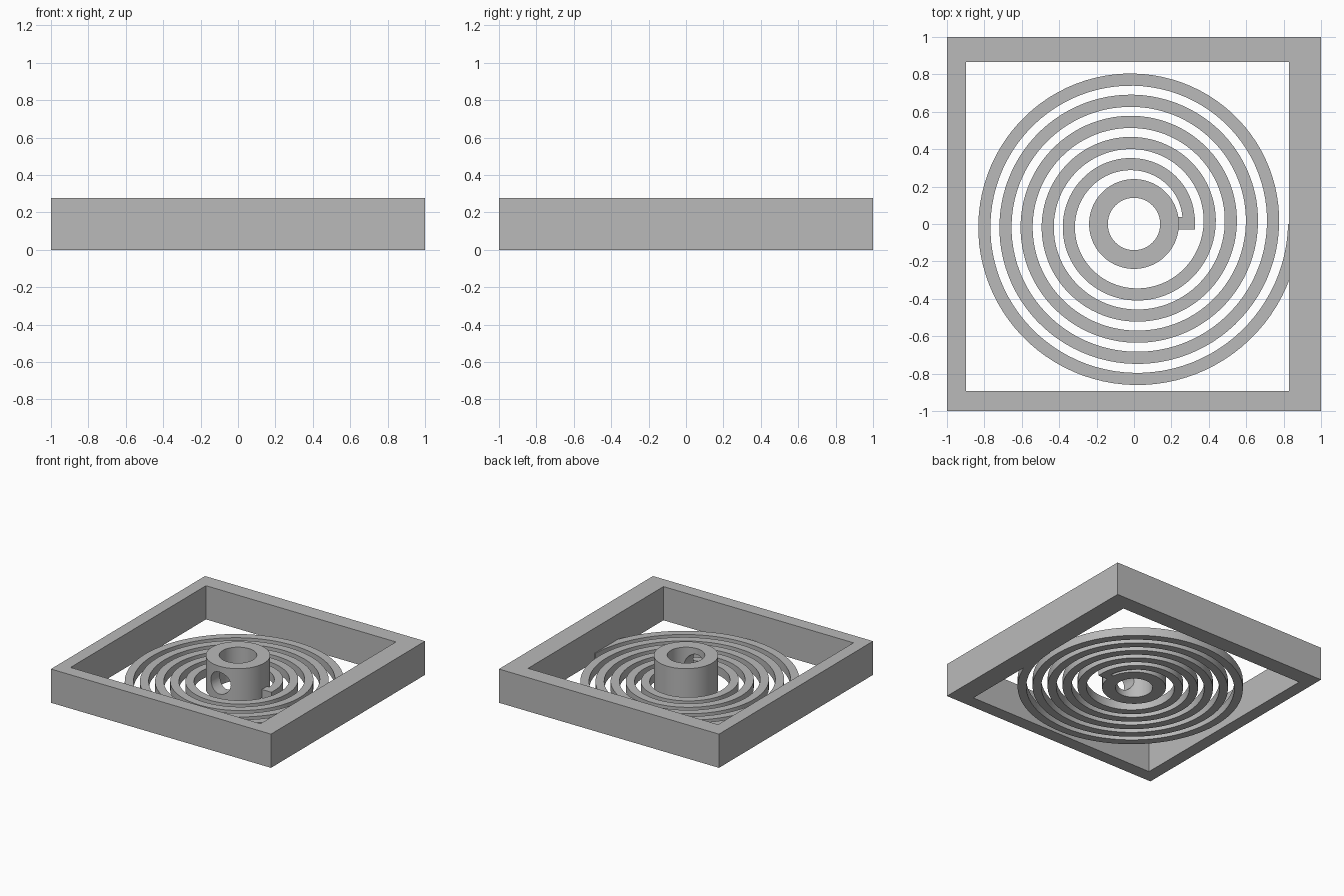
import bpy, bmesh, math

cube = bpy.data.objects.get("Cube")
if cube:
    bpy.data.objects.remove(cube, do_unlink=True)

HEIGHT = 0.277
COIL_HEIGHT = 0.07

grey = bpy.data.materials.new("plain grey")
grey.use_nodes = True
colour = (0.49, 0.49, 0.49, 1)
grey.diffuse_color = colour
grey.node_tree.nodes["Principled BSDF"].inputs["Base Color"].default_value = colour


def wall(name, outer, inner, height, closed):
    """Raise the band between two matching outlines into a solid."""
    bm = bmesh.new()
    rings = [[bm.verts.new((x, y, z)) for x, y in line]
             for line, z in ((outer, 0), (outer, height), (inner, height), (inner, 0))]
    n = len(outer)
    for i in range(n if closed else n - 1):
        j = (i + 1) % n
        for k in range(4):
            a, b = rings[k], rings[(k + 1) % 4]
            bm.faces.new((a[i], a[j], b[j], b[i]))
    if not closed:
        for i in (0, n - 1):
            bm.faces.new([ring[i] for ring in rings])
    bmesh.ops.recalc_face_normals(bm, faces=bm.faces)
    mesh = bpy.data.meshes.new(name)
    bm.to_mesh(mesh)
    bm.free()
    mesh.materials.append(grey)
    obj = bpy.data.objects.new(name, mesh)
    bpy.context.collection.objects.link(obj)
    return obj


def rectangle(x0, x1, y0, y1):
    return [(x0, y0), (x1, y0), (x1, y1), (x0, y1)]


def circle(radius, sides=96):
    return [(radius * math.cos(math.tau * i / sides), radius * math.sin(math.tau * i / sides))
            for i in range(sides)]


def spiral(start, pitch, turns, steps=96):
    points = []
    for i in range(turns * steps + 1):
        t = i / steps
        r = start + pitch * t
        points.append((r * math.cos(math.tau * t), r * math.sin(math.tau * t)))
    return points


def smooth(obj):
    bpy.ops.object.select_all(action='DESELECT')
    obj.select_set(True)
    bpy.context.view_layer.objects.active = obj
    bpy.ops.object.shade_smooth_by_angle(angle=math.radians(30))


# Square frame with uneven walls
wall("frame", rectangle(-1, 1, -1, 1), rectangle(-0.897, 0.83, -0.893, 0.865), HEIGHT, True)

# Flat spiral spring running from the hub into the thick wall
spring = wall("spiral_spring", spiral(0.324, 0.113, 5), spiral(0.259, 0.113, 5), COIL_HEIGHT, False)
smooth(spring)

# Small block joining the spring to the hub
bpy.ops.mesh.primitive_cube_add(size=1, location=(0.2625, 0.003, COIL_HEIGHT / 2))
block = bpy.context.object
block.name = "spring_anchor"
block.scale = (0.125, 0.067, COIL_HEIGHT)
block.data.materials.append(grey)

# Hub with a bore and a round hole in its front
hub = wall("hub", circle(0.24), circle(0.14), HEIGHT, True)
bpy.ops.mesh.primitive_cylinder_add(vertices=48, radius=0.09, depth=0.35,
                                    location=(0, -0.175, HEIGHT / 2),
                                    rotation=(math.pi / 2, 0, 0))
cutter = bpy.context.object
cutter.name = "hub_hole_cutter"
cutter.hide_render = True
cut = hub.modifiers.new("front hole", 'BOOLEAN')
cut.operation = 'DIFFERENCE'
cut.solver = 'EXACT'
cut.object = cutter
bpy.context.view_layer.objects.active = hub
bpy.ops.object.modifier_apply(modifier=cut.name)
bpy.data.objects.remove(cutter, do_unlink=True)
smooth(hub)
